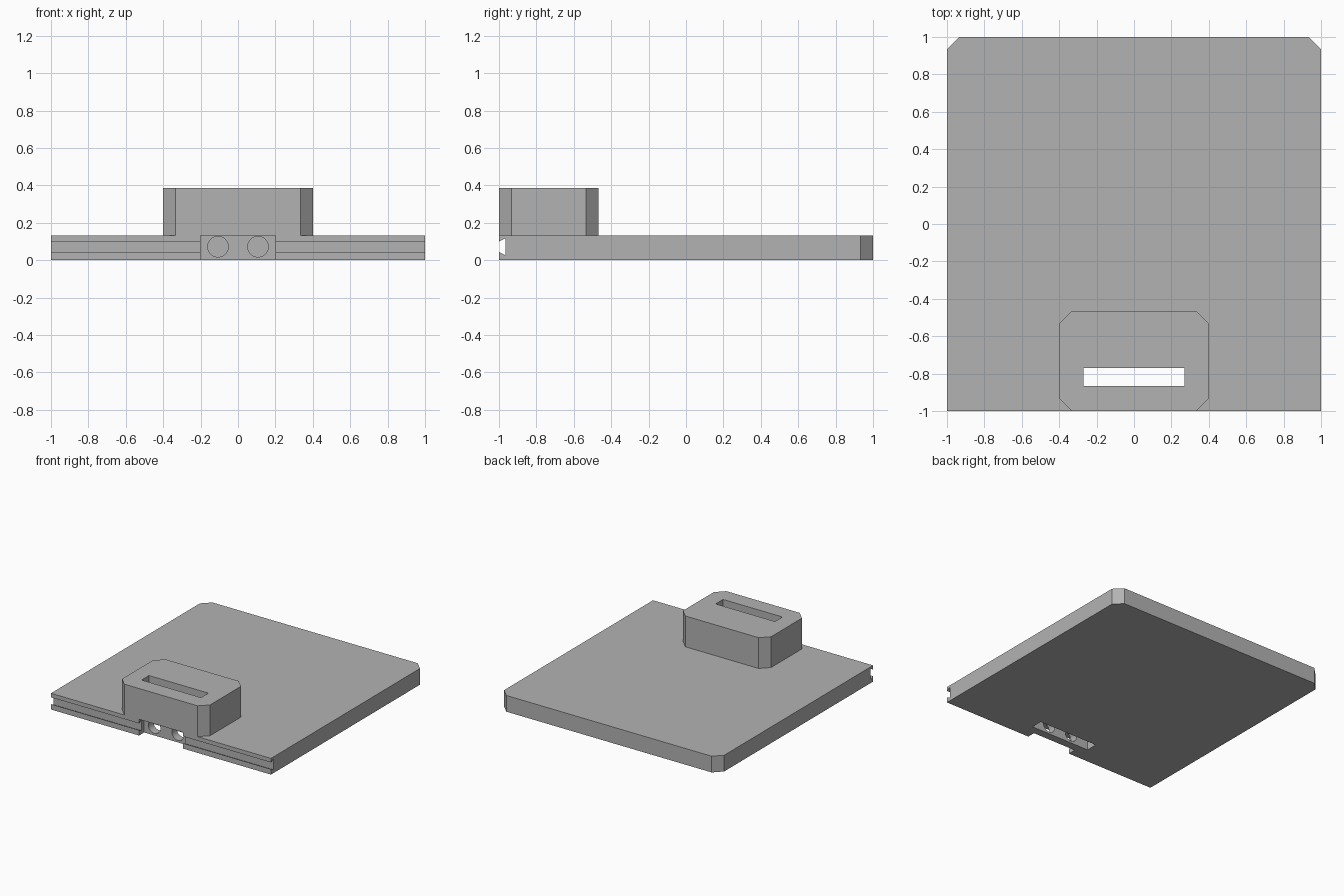
import bpy
import bmesh
from mathutils import Matrix, Vector

default = bpy.data.objects.get("Cube")
if default:
    bpy.data.objects.remove(default, do_unlink=True)

GREY = (0.45, 0.45, 0.45, 1)
grey = bpy.data.materials.new("plain grey")
grey.use_nodes = True
grey.diffuse_color = GREY
grey.node_tree.nodes["Principled BSDF"].inputs["Base Color"].default_value = GREY

UNIT = 1 / 15
PLATE_TOP = 2 * UNIT
BLOCK_TOP = 5.8 * UNIT
SLOT_FRONT, SLOT_BACK = -13 * UNIT, -11.55 * UNIT
NOTCH_BACK = -14 * UNIT


def prism(name, points, offset):
    """Extrude a flat outline of 3D points along an offset."""
    bm = bmesh.new()
    face = bm.faces.new([bm.verts.new(p) for p in points])
    moved = bmesh.ops.extrude_face_region(bm, geom=[face])["geom"]
    verts = [v for v in moved if isinstance(v, bmesh.types.BMVert)]
    bmesh.ops.translate(bm, vec=Vector(offset), verts=verts)
    bmesh.ops.recalc_face_normals(bm, faces=bm.faces)
    return finish(name, bm)


def finish(name, bm):
    mesh = bpy.data.meshes.new(name)
    bm.to_mesh(mesh)
    bm.free()
    mesh.materials.append(grey)
    obj = bpy.data.objects.new(name, mesh)
    bpy.context.collection.objects.link(obj)
    return obj


def slab(name, half, y0, y1, z0, z1, front=0, back=0):
    """Upright box with optional chamfers on its front and back corners."""
    side = [(half - front, y0), (half, y0 + front), (half, y1 - back), (half - back, y1)]
    side = list(dict.fromkeys(side))
    outline = side + [(-x, y) for x, y in reversed(side)]
    return prism(name, [(x, y, z0) for x, y in outline], (0, 0, z1 - z0))


def combine(target, tool, operation):
    mod = target.modifiers.new(tool.name, "BOOLEAN")
    mod.operation, mod.object, mod.solver = operation, tool, "EXACT"
    bpy.context.view_layer.objects.active = target
    bpy.ops.object.modifier_apply(modifier=mod.name)
    bpy.data.objects.remove(tool, do_unlink=True)


# Base plate with clipped back corners
body = slab("base_plate_with_block", 1, -1, 1, 0, PLATE_TOP, back=UNIT)

# Dovetail groove along the front edge, wider inside than at its mouth
mid, mouth, inner, depth = UNIT * 1.08, 0.028, 0.046, 0.035
flare = (inner - mouth) / depth
outside = mouth - flare * 0.02
groove = prism("groove_cutter", [
    (-1.1, -1.02, mid - outside), (-1.1, -1 + depth, mid - inner),
    (-1.1, -1 + depth, mid + inner), (-1.1, -1.02, mid + outside)], (2.2, 0, 0))
combine(body, groove, "DIFFERENCE")

# Notch in the middle of the front edge
combine(body, slab("notch_cutter", 0.2, -1.1, NOTCH_BACK, -0.1, 0.3), "DIFFERENCE")

# Raised block with clipped corners, overhanging the notch
block = slab("raised_block", 0.4, -1, -7 * UNIT, PLATE_TOP, BLOCK_TOP, UNIT, UNIT)
combine(body, block, "UNION")

# Long slot through block and plate
combine(body, slab("slot_cutter", 0.27, SLOT_FRONT, SLOT_BACK, -0.1, 0.6), "DIFFERENCE")

# Two round holes from the notch into the slot
for side in (-1, 1):
    bm = bmesh.new()
    bmesh.ops.create_cone(bm, cap_ends=True, segments=48, radius1=0.055,
                          radius2=0.055, depth=0.12)
    bmesh.ops.rotate(bm, verts=bm.verts, matrix=Matrix.Rotation(1.5707963, 3, "X"))
    bmesh.ops.translate(bm, verts=bm.verts,
                        vec=(side * 0.107, (NOTCH_BACK + SLOT_FRONT) / 2, mid))
    combine(body, finish("hole_cutter", bm), "DIFFERENCE")

# Smooth hole walls, crisp edges elsewhere
bpy.ops.object.select_all(action="DESELECT")
body.select_set(True)
bpy.context.view_layer.objects.active = body
bpy.ops.object.shade_smooth_by_angle(angle=0.5)
